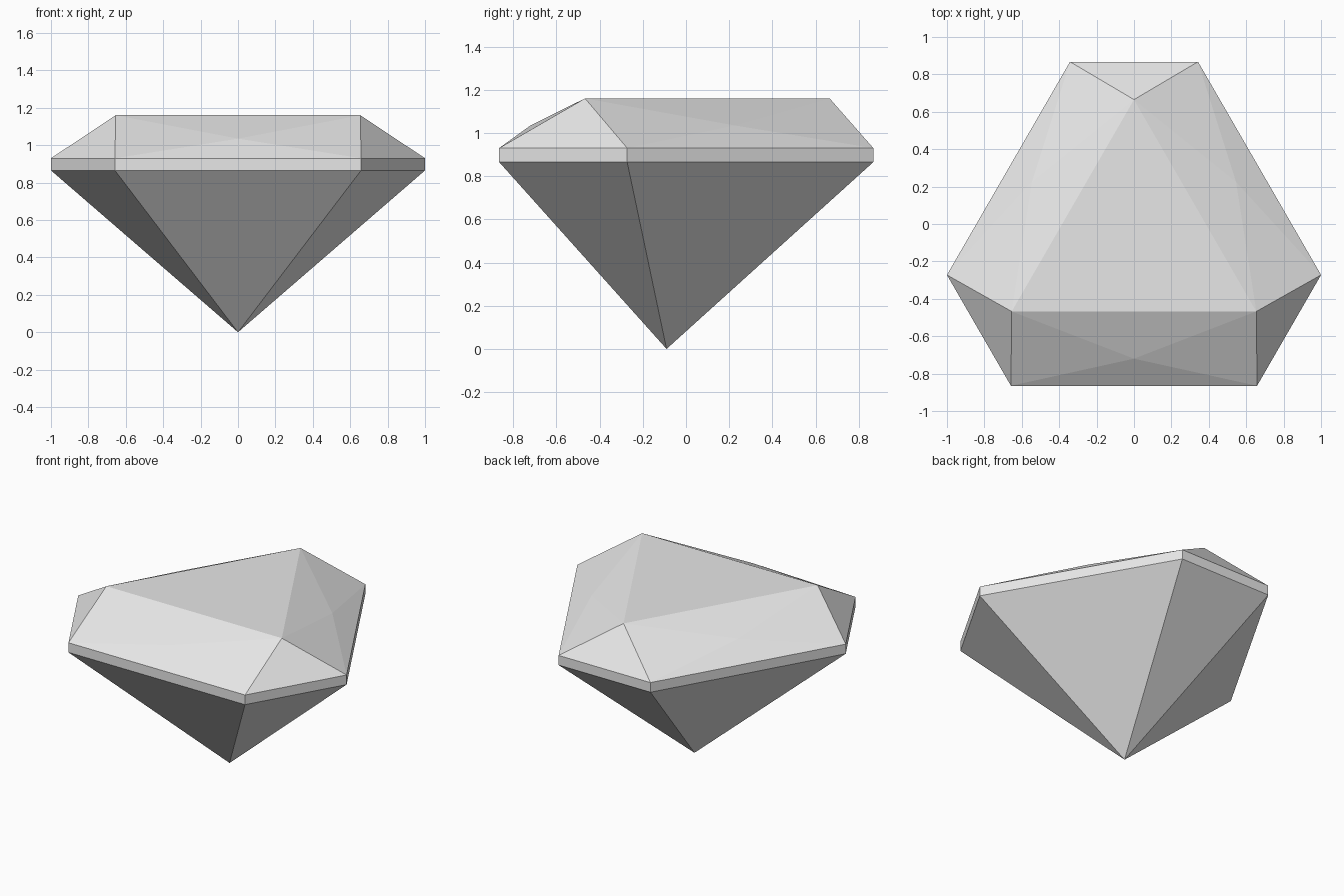
import bpy
import bmesh
from math import radians
from mathutils import Matrix, Vector

default_cube = bpy.data.objects.get("Cube")
if default_cube:
    bpy.data.objects.remove(default_cube, do_unlink=True)

# Single pale grey material
grey = bpy.data.materials.new("pale_grey")
grey.use_nodes = True
colour = (0.8, 0.8, 0.8, 1.0)
grey.diffuse_color = colour
grey.node_tree.nodes["Principled BSDF"].inputs["Base Color"].default_value = colour

AXIS_Y = -0.09            # the stone's axis sits slightly forward
GIRDLE_LOW, GIRDLE_HIGH = 0.865, 0.93
TABLE_Z = 1.16

bm = bmesh.new()


def three_fold(x, y, z):
    """Vertices repeated at 120 degree steps around the stone's axis."""
    return [bm.verts.new(Matrix.Rotation(radians(120 * i), 3, "Z") @ Vector((x, y, z))
                         + Vector((0, AXIS_Y, 0))) for i in range(3)]


def girdle_ring(z):
    """Six corners, alternating long and short sides."""
    left = three_fold(-0.658, -0.775, z)
    right = three_fold(0.658, -0.775, z)
    return [v for pair in zip(left, right) for v in pair]


low = girdle_ring(GIRDLE_LOW)
high = girdle_ring(GIRDLE_HIGH)
table = three_fold(0.654, -0.3775, TABLE_Z)
bulge = three_fold(0, -0.63, 1.035)
point = bm.verts.new((0, AXIS_Y, 0))

# Pavilion and girdle
for i in range(6):
    j = (i + 1) % 6
    bm.faces.new((point, low[j], low[i]))
    bm.faces.new((low[i], low[j], high[j], high[i]))

# Crown: bulged long facets, plain corner facets
for i in range(3):
    left, right, following = high[2 * i], high[2 * i + 1], high[(2 * i + 2) % 6]
    rim = (left, right, table[i], table[i - 1])
    for k in range(4):
        bm.faces.new((rim[k], rim[(k + 1) % 4], bulge[i]))
    bm.faces.new((right, following, table[i]))

# Flat table on top
bm.faces.new(table)
bm.normal_update()

mesh = bpy.data.meshes.new("cut_gem")
bm.to_mesh(mesh)
bm.free()
mesh.materials.append(grey)
gem = bpy.data.objects.new("cut_gem", mesh)
bpy.context.collection.objects.link(gem)
